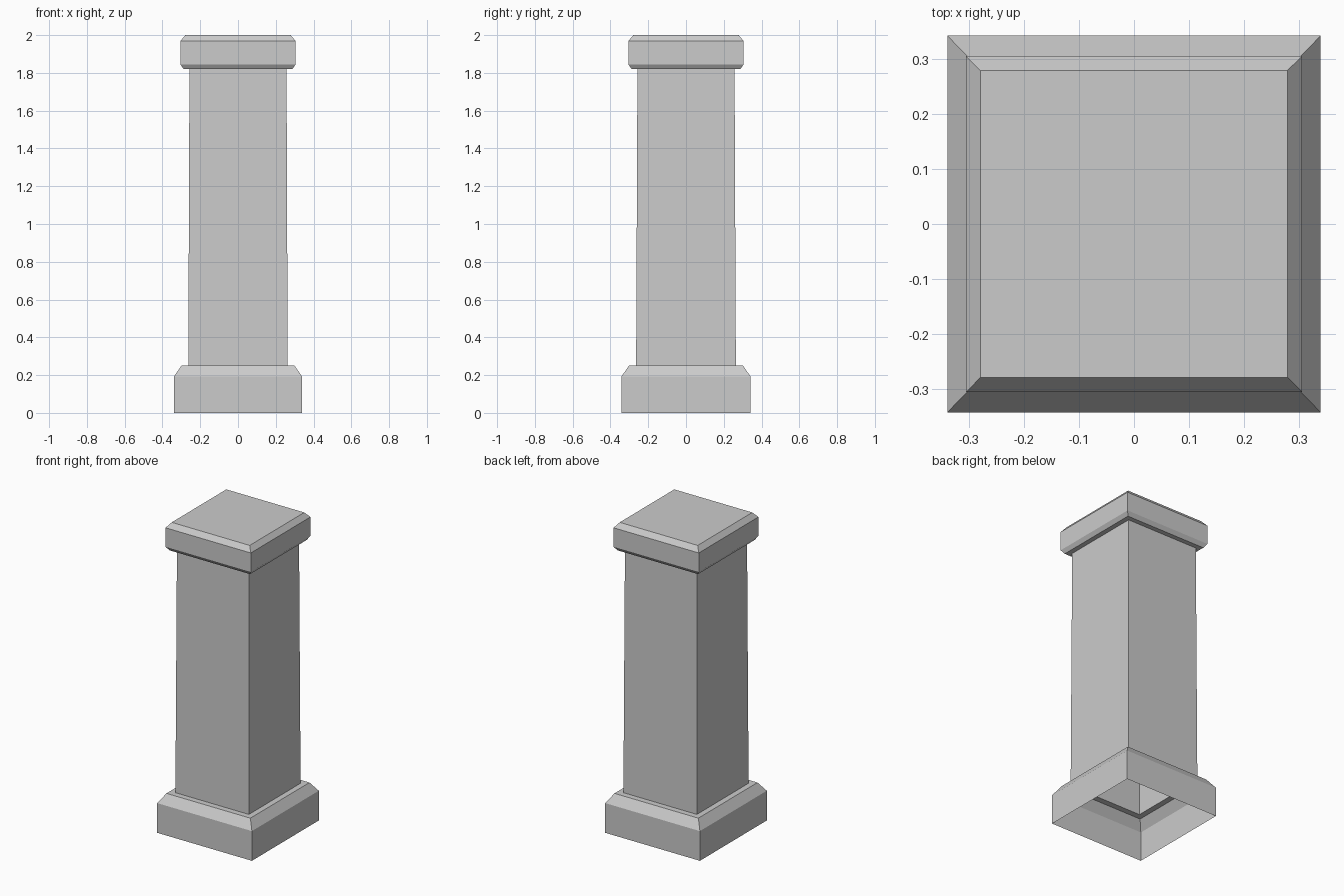
import bpy, bmesh

if "Cube" in bpy.data.objects:
    bpy.data.objects.remove(bpy.data.objects["Cube"])


def square_loft(name, profile, cap_top=False):
    """Join stacked rectangles (half x, half y, z) into an open square shell."""
    bm = bmesh.new()
    rings = []
    for hx, hy, z in profile:
        rings.append([bm.verts.new((sx * hx, sy * hy, z))
                      for sx, sy in ((-1, -1), (1, -1), (1, 1), (-1, 1))])
    for a, b in zip(rings, rings[1:]):
        for i in range(4):
            j = (i + 1) % 4
            bm.faces.new((a[i], a[j], b[j], b[i]))
    if cap_top:
        bm.faces.new(rings[-1])
    mesh = bpy.data.meshes.new(name)
    bm.to_mesh(mesh)
    bm.free()
    obj = bpy.data.objects.new(name, mesh)
    bpy.context.collection.objects.link(obj)
    return obj


SHAFT_BOTTOM = (0.263, 0.264, 0.25)
SHAFT_TOP = (0.257, 0.257, 1.82)

# Plinth: hollow below, chamfered shoulder, ledge running in to the shaft
square_loft("plinth", [(0.339, 0.342, 0.0), (0.339, 0.342, 0.192),
                       (0.30, 0.302, 0.25), SHAFT_BOTTOM])

# Slightly tapered shaft
square_loft("shaft", [SHAFT_BOTTOM, SHAFT_TOP])

# Capital: underside ledge, lower chamfer, band, upper chamfer, flat top
square_loft("capital", [SHAFT_TOP, (0.288, 0.288, 1.82), (0.305, 0.305, 1.845),
                        (0.305, 0.305, 1.968), (0.279, 0.279, 2.0)], cap_top=True)
